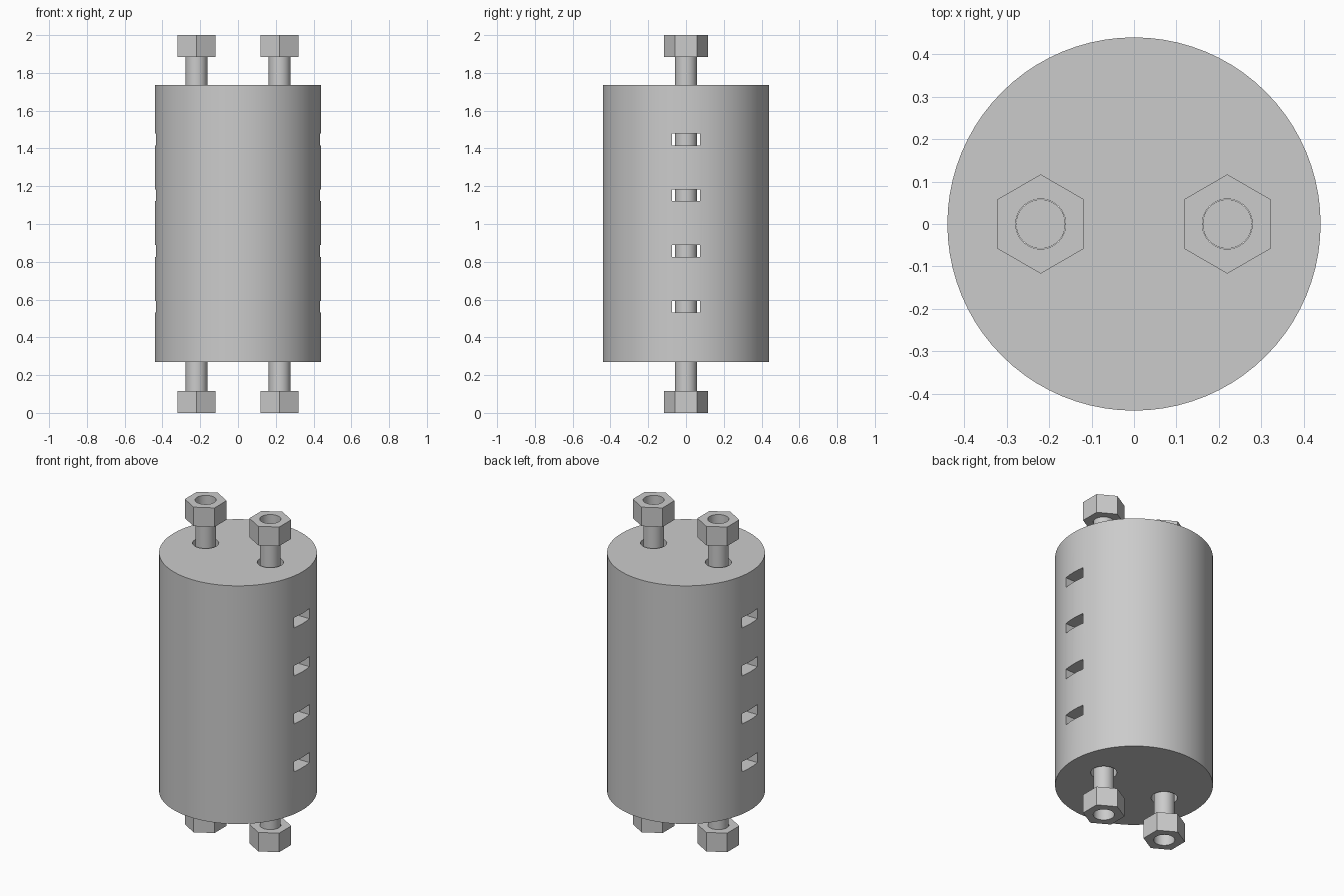
import bpy, math

cube = bpy.data.objects.get("Cube")
if cube:
    bpy.data.objects.remove(cube, do_unlink=True)

grey = bpy.data.materials.new("plain_grey")
grey.use_nodes = True
colour = (0.6, 0.6, 0.6, 1)
grey.diffuse_color = colour
grey.node_tree.nodes["Principled BSDF"].inputs["Base Color"].default_value = colour

ROD_X, ROD_R, HOLE_R = 0.22, 0.058, 0.073
NUT_R, NUT_H = 0.117, 0.117
BODY_R, BODY_Z0, BODY_Z1 = 0.44, 0.27, 1.735


def cylinder(name, radius, z0, z1, x=0, sides=48):
    bpy.ops.mesh.primitive_cylinder_add(vertices=sides, radius=radius, depth=z1 - z0,
                                        location=(x, 0, (z0 + z1) / 2))
    ob = bpy.context.object
    ob.name = name
    ob.data.materials.append(grey)
    return ob


def cut(target, cutter):
    mod = target.modifiers.new("cut", 'BOOLEAN')
    mod.operation = 'DIFFERENCE'
    mod.solver = 'EXACT'
    mod.object = cutter
    bpy.ops.object.select_all(action='DESELECT')
    bpy.context.view_layer.objects.active = target
    target.select_set(True)
    bpy.ops.object.modifier_apply(modifier=mod.name)
    bpy.data.objects.remove(cutter, do_unlink=True)


def smooth(ob):
    bpy.ops.object.select_all(action='DESELECT')
    bpy.context.view_layer.objects.active = ob
    ob.select_set(True)
    bpy.ops.object.shade_smooth_by_angle(angle=math.radians(30))


# Body with two lengthwise bores and four cross slots
body = cylinder("body", BODY_R, BODY_Z0, BODY_Z1, sides=80)
for x in (-ROD_X, ROD_X):
    cut(body, cylinder("bore_cutter", HOLE_R, BODY_Z0 - 0.1, BODY_Z1 + 0.1, x))
for i in range(4):
    bpy.ops.mesh.primitive_cube_add(size=1, location=(0, 0, 0.562 + i * 0.295))
    slot = bpy.context.object
    slot.name = "slot_cutter"
    slot.scale = (1.2, 0.149, 0.063)
    slot.data.materials.append(grey)
    cut(body, slot)
smooth(body)

# Rods running through the bores, with a hollow hex nut on each end
for side, x in (("right", -ROD_X), ("left", ROD_X)):
    smooth(cylinder(side + "_rod", ROD_R, NUT_H - 0.01, 2 - NUT_H + 0.01, x))
    for end, z in (("bottom", 0), ("top", 2 - NUT_H)):
        nut = cylinder(f"{side}_{end}_nut", NUT_R, z, z + NUT_H, x, sides=6)
        cut(nut, cylinder("nut_cutter", ROD_R + 0.001, z - 0.1, z + NUT_H + 0.1, x))
        smooth(nut)
